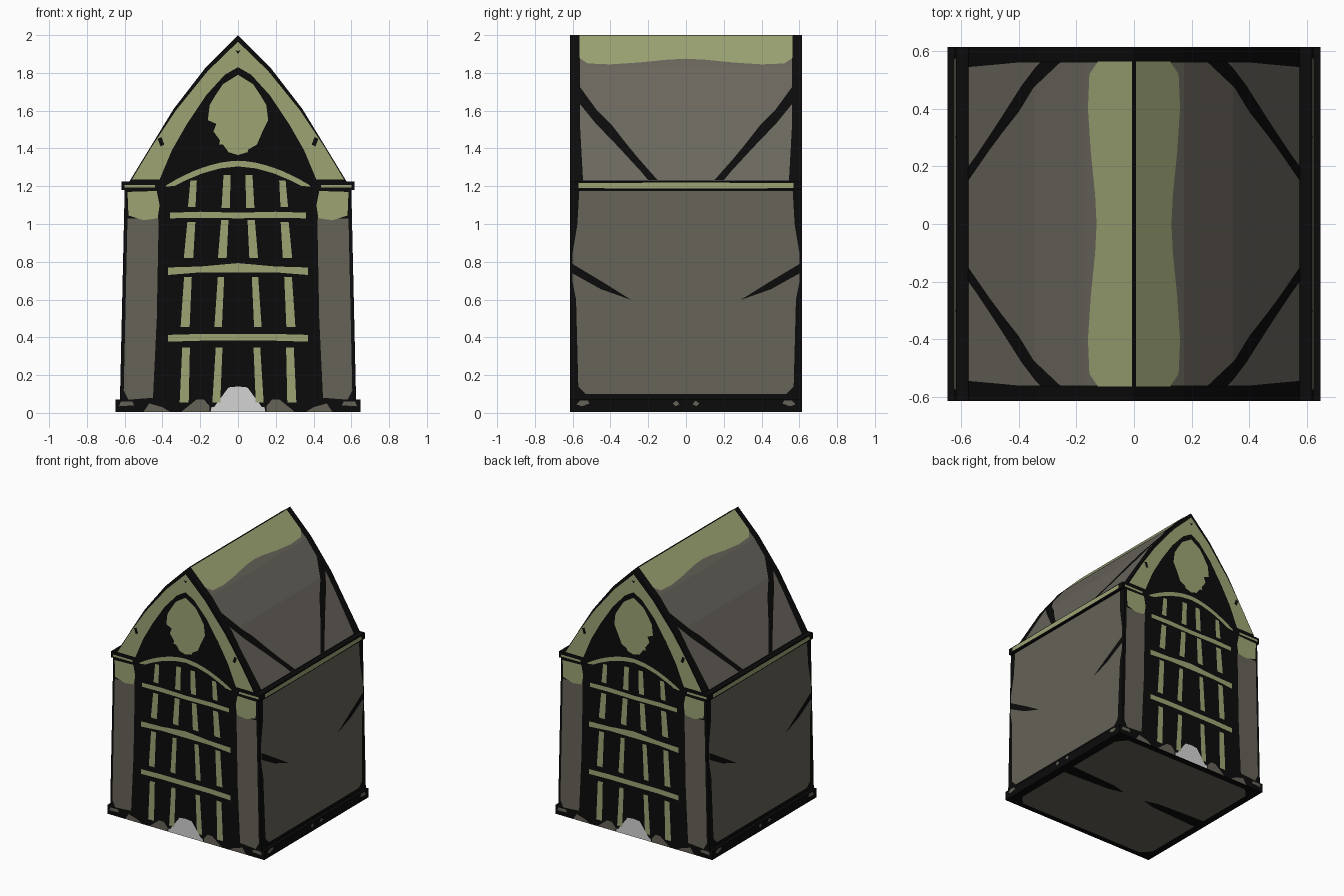
import bpy, bmesh, math

if "Cube" in bpy.data.objects:
    bpy.data.objects.remove(bpy.data.objects["Cube"])

# ---------- materials ----------
def material(name, rgb):
    m = bpy.data.materials.new(name)
    lin = [((c / 255 + 0.055) / 1.055) ** 2.4 if c > 10 else c / 255 / 12.92 for c in rgb]
    m.diffuse_color = (*lin, 1)
    m.use_nodes = True
    m.node_tree.nodes["Principled BSDF"].inputs["Base Color"].default_value = m.diffuse_color
    return m

BLACK = material("soot black", (11, 11, 11))
STONE = material("wall stone", (102, 99, 87))
ROOF = material("roof stone", (107, 103, 94))
OLIVE = material("olive trim", (157, 164, 116))
WHITE = material("pale doorway", (212, 212, 212))

# ---------- shared outline: half of the gable, from base to ridge ----------
DEPTH = 0.615
PROFILE = [(0.648, 0.004), (0.648, 0.07), (0.625, 0.07), (0.60, 1.18), (0.618, 1.18),
           (0.618, 1.225), (0.575, 1.225), (0.34, 1.61), (0.17, 1.83), (0, 2.0)]

def surface_x(z):
    for (x0, z0), (x1, z1) in zip(PROFILE, PROFILE[1:]):
        if z1 > z0 and z <= z1:
            return x0 + (x1 - x0) * (z - z0) / (z1 - z0)
    return 0

def sym(half):
    """Close a half outline with its mirror image."""
    return half + [(-u, z) for u, z in reversed(half) if abs(u) > 1e-6]

def finish(name, bm, mat):
    me = bpy.data.meshes.new(name)
    bm.to_mesh(me)
    bm.free()
    me.materials.append(mat)
    ob = bpy.data.objects.new(name, me)
    bpy.context.collection.objects.link(ob)
    return ob

def on_gable(u, z, side, lift):
    return (u, side * (DEPTH + lift), z)

def on_side(u, z, side, lift):
    return (side * (surface_x(z) + lift), u, z)

def patch(name, polys, mat, place, lift=0.003, mirror=False):
    """Thin painted sheets laid on both gables or on both long sides."""
    flat = bmesh.new()
    for poly in polys:
        for s in ((1, -1) if mirror else (1,)):
            flat.faces.new([flat.verts.new((s * u, 0, z)) for u, z in poly])
    bmesh.ops.triangulate(flat, faces=flat.faces[:])
    if place is on_side:
        for fold in (1.61, 1.83):
            bmesh.ops.bisect_plane(flat, geom=flat.verts[:] + flat.edges[:] + flat.faces[:],
                                   plane_co=(0, 0, fold), plane_no=(0, 0, 1))
    bm = bmesh.new()
    axis = 1 if place is on_gable else 0
    for side in (1, -1):
        for f in flat.faces:
            g = bm.faces.new([bm.verts.new(place(v.co.x, v.co.z, side, lift)) for v in f.verts])
            g.normal_update()
            if g.normal[axis] * side < 0:
                g.normal_flip()
    flat.free()
    bmesh.ops.remove_doubles(bm, verts=bm.verts[:], dist=1e-5)
    return finish(name, bm, mat)

def bar(x0, z0, x1, z1, w=0.02):
    return [(x0 - w, z0), (x0 + w, z0), (x1 + w * 0.85, z1), (x1 - w * 0.85, z1)]

# ---------- building shell: the outline pushed along y ----------
bm = bmesh.new()
face = bm.faces.new([bm.verts.new((x, -DEPTH, z)) for x, z in sym(PROFILE)])
ext = bmesh.ops.extrude_face_region(bm, geom=[face])["geom"]
bmesh.ops.translate(bm, vec=(0, 2 * DEPTH, 0), verts=[v for v in ext if isinstance(v, bmesh.types.BMVert)])
bmesh.ops.recalc_face_normals(bm, faces=bm.faces[:])
finish("shell", bm, BLACK)

# ---------- underside ----------
def floor_sheet(name, polys, mat, z):
    bm = bmesh.new()
    for poly in polys:
        f = bm.faces.new([bm.verts.new((x, y, z)) for x, y in poly])
        f.normal_update()
        if f.normal.z > 0:
            f.normal_flip()
    finish(name, bm, mat)

floor_sheet("underside", [sym([(0, -0.57), (0.53, -0.57), (0.59, -0.5), (0.59, 0.5), (0.53, 0.57), (0, 0.57)])],
            STONE, 0.002)
floor_sheet("underside_streaks", [[(s * 0.09, 0), (s * 0.2, -0.03), (s * 0.6, -0.05), (s * 0.6, 0.05), (s * 0.2, 0.03)]
                                  for s in (1, -1)], BLACK, 0)

# ---------- long walls ----------
patch("side_wall", [sym([(0, 0.1), (0.53, 0.1), (0.57, 0.14), (0.582, 0.6), (0.602, 0.7), (0.6, 0.85),
                         (0.575, 1.0), (0.565, 1.175), (0, 1.175)])], STONE, on_side)
patch("side_wall_streaks", [[(0.603, 0.79), (0.603, 0.74), (0.45, 0.655), (0.29, 0.598), (0.42, 0.68)]],
      BLACK, on_side, 0.006, True)
patch("side_cornice_line", [sym([(0, 1.187), (0.57, 1.19), (0.57, 1.216), (0, 1.22)])], OLIVE, on_side)
patch("side_plinth_spots", [[(0.51, 0.05), (0.55, 0.035), (0.58, 0.045), (0.56, 0.065), (0.52, 0.065)],
                            [(0.035, 0.045), (0.055, 0.035), (0.07, 0.05), (0.05, 0.065)]],
      STONE, on_side, 0.003, True)

# ---------- roof ----------
patch("roof_slope", [sym([(0, 1.23), (0.545, 1.23), (0.56, 1.5), (0.56, 1.9), (0, 1.9)])], ROOF, on_side)
patch("roof_streaks", [[(0.565, 1.73), (0.565, 1.64), (0.48, 1.535), (0.36, 1.41), (0.24, 1.28), (0.2, 1.232),
                        (0.15, 1.232), (0.25, 1.345), (0.32, 1.43), (0.39, 1.52), (0.47, 1.6)]],
      BLACK, on_side, 0.005, True)
patch("roof_ridge_band", [sym([(0, 1.875), (0.1, 1.87), (0.25, 1.855), (0.4, 1.845), (0.52, 1.85),
                               (0.565, 1.88), (0.565, 1.9985), (0, 1.9985)])], OLIVE, on_side, 0.005)

# ---------- gable arch band and emblem ----------
outer = [(0.562, 1.235), (0.45, 1.42), (0.33, 1.60), (0.16, 1.81), (0, 1.965)]
inner = [(0, 1.83), (0.07, 1.79), (0.17, 1.68), (0.27, 1.53), (0.35, 1.39), (0.415, 1.235)]
patch("arch_band", [outer + inner], OLIVE, on_gable, 0.003, True)
patch("arch_studs", [[(0.39, 1.42), (0.41, 1.41), (0.425, 1.45), (0.405, 1.46)],
                     [(0, 1.9), (0.014, 1.92), (0, 1.915)]], BLACK, on_gable, 0.005, True)
patch("gable_emblem", [sym([(0, 1.365), (0.05, 1.38), (0.065, 1.42), (0.1, 1.42), (0.09, 1.47), (0.13, 1.49),
                            (0.115, 1.53), (0.16, 1.55), (0.135, 1.59), (0.15, 1.63), (0.12, 1.68),
                            (0.08, 1.74), (0, 1.79)])], OLIVE, on_gable)

# ---------- corner pillars ----------
patch("pillar_shaft", [[(0.45, 0.08), (0.58, 0.07), (0.605, 0.12), (0.585, 1.03), (0.42, 1.03), (0.43, 0.5)]],
      STONE, on_gable, 0.003, True)
patch("pillar_capital", [[(0.425, 1.03), (0.5, 1.02), (0.58, 1.045), (0.585, 1.17), (0.43, 1.175), (0.415, 1.1)]],
      OLIVE, on_gable, 0.005, True)
patch("cornice_line", [[(0.44, 1.192), (0.6, 1.192), (0.6, 1.207), (0.44, 1.207)]], OLIVE, on_gable, 0.003, True)

# ---------- window lattice ----------
arc = [(u, 1.335 - 0.13 * (abs(u) / 0.38) ** 1.8) for u in [0.38 * i / 8 for i in range(-8, 9)]]
patch("lattice_arch", [arc + [(u, z - (0.008 if abs(u) > 0.37 else 0.03)) for u, z in reversed(arc)]],
      OLIVE, on_gable)
patch("lattice_rails", [sym([(0, z - h + rise), (0.2, z - h + rise / 2), (w, z - h - 0.005), (w, z + h - 0.005),
                             (0.2, z + h), (0, z + h + rise)])
                        for z, w, h, rise in [(1.05, 0.36, 0.015, -0.005), (0.755, 0.37, 0.02, 0.018),
                                              (0.40, 0.37, 0.018, 0)]], OLIVE, on_gable)
patch("lattice_posts", [bar(0.285, 0.055, 0.275, 0.345, 0.024), bar(0.115, 0.055, 0.1, 0.345, 0.021),
                        bar(0.28, 0.455, 0.265, 0.72, 0.024), bar(0.105, 0.455, 0.09, 0.72, 0.02),
                        bar(0.262, 0.82, 0.247, 1.01, 0.025), bar(0.083, 0.82, 0.07, 1.02, 0.023),
                        bar(0.245, 1.09, 0.235, 1.23, 0.02), bar(0.065, 1.085, 0.058, 1.26, 0.022)],
      OLIVE, on_gable, 0.003, True)

# ---------- doorway and footing ----------
patch("doorway", [sym([(0, 0.006), (0.145, 0.006), (0.14, 0.03), (0.07, 0.035), (0.052, 0.06),
                       (0.05, 0.135), (0, 0.14)])], WHITE, on_gable)
patch("footing_stones", [[(0.15, 0.006), (0.3, 0.006), (0.25, 0.03), (0.22, 0.07), (0.18, 0.07), (0.15, 0.035)],
                         [(0.36, 0.006), (0.5, 0.006), (0.47, 0.05), (0.4, 0.03)],
                         [(0.55, 0.04), (0.63, 0.035), (0.62, 0.06), (0.56, 0.06)]],
      STONE, on_gable, 0.003, True)
